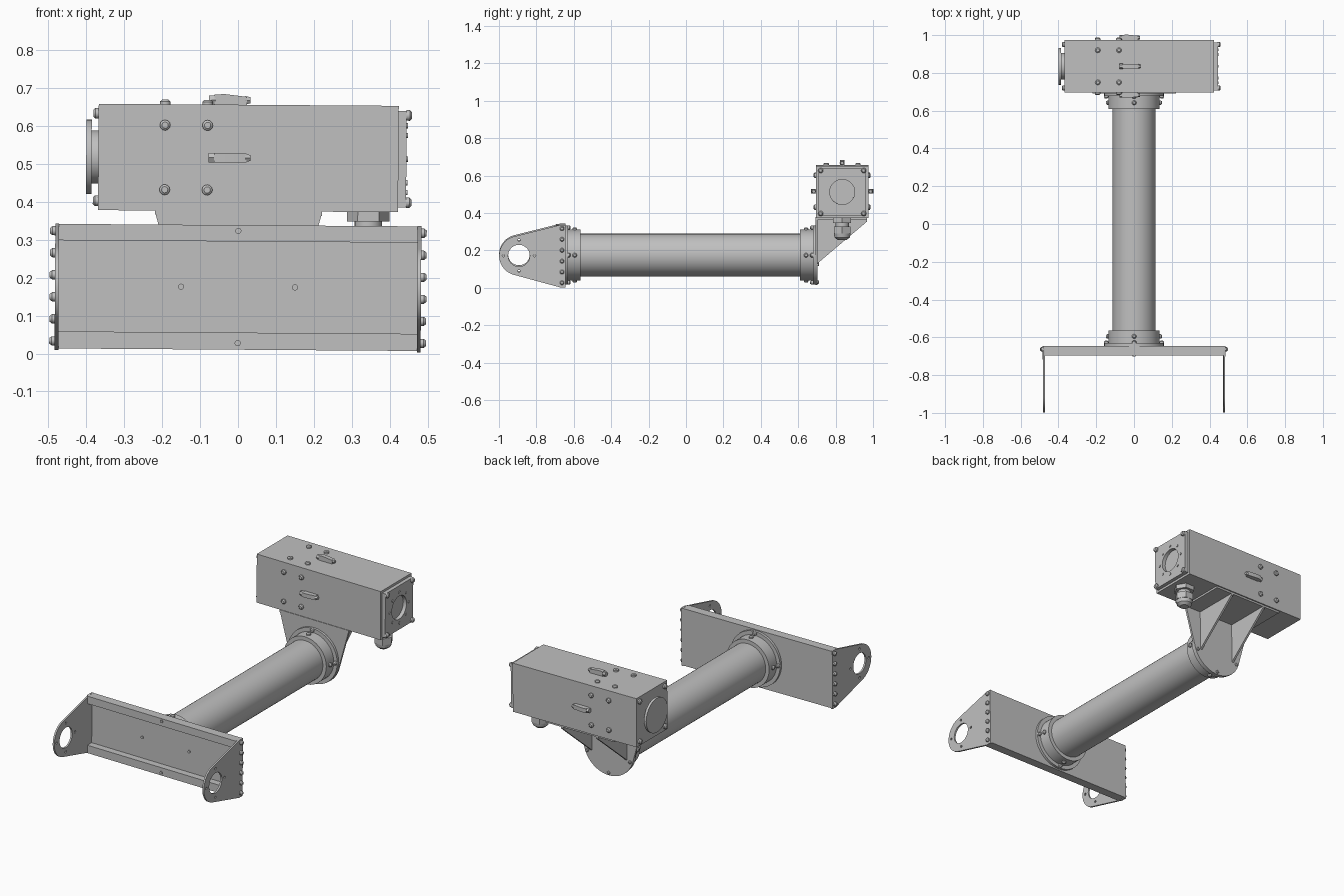
import bpy, bmesh, math
from mathutils import Matrix, Vector

cube = bpy.data.objects.get("Cube")
if cube:
    bpy.data.objects.remove(cube, do_unlink=True)

grey = bpy.data.materials.new("light_grey_metal")
grey.use_nodes = True
grey.diffuse_color = (0.527, 0.527, 0.527, 1)
grey.node_tree.nodes["Principled BSDF"].inputs["Base Color"].default_value = grey.diffuse_color

MID = 0.175                      # height of the tube axis
BOX_Y, BOX_Z = 0.835, 0.515      # centre of the housing
ROLL = (Matrix.Translation((0, 0, MID)) @ Matrix.Rotation(math.radians(0.4), 4, 'Y')
        @ Matrix.Translation((0, 0, -MID)))
X, Y, Z = Vector((1, 0, 0)), Vector((0, 1, 0)), Vector((0, 0, 1))
CARDINAL = [(1, 0), (0, 1), (-1, 0), (0, -1)]


def finish(name, bm):
    """Turn a bmesh into a shaded object with sharp edges kept."""
    bmesh.ops.recalc_face_normals(bm, faces=bm.faces[:])
    for f in bm.faces:
        f.smooth = True
    for e in bm.edges:
        e.smooth = e.calc_face_angle(0) < math.radians(32)
    bm.transform(ROLL)
    mesh = bpy.data.meshes.new(name)
    bm.to_mesh(mesh)
    bm.free()
    mesh.materials.append(grey)
    obj = bpy.data.objects.new(name, mesh)
    bpy.context.collection.objects.link(obj)


def add_cyl(bm, start, direction, length, r1, r2=None, sides=12):
    start, direction = Vector(start), Vector(direction).normalized()
    turn = Z.rotation_difference(direction).to_matrix().to_4x4()
    place = Matrix.Translation(start + direction * length / 2) @ turn
    bmesh.ops.create_cone(bm, cap_ends=True, segments=sides, radius1=r1,
                          radius2=r1 if r2 is None else r2, depth=length, matrix=place)


def add_bolt(bm, pos, direction, r=0.014, h=0.016):
    """Bolt head with a domed top."""
    direction = Vector(direction)
    add_cyl(bm, pos, direction, h * 0.6, r)
    add_cyl(bm, Vector(pos) + direction * h * 0.6, direction, h * 0.4, r, r * 0.6)


def box(name, x, y, z):
    bm = bmesh.new()
    size = Matrix.Diagonal((x[1] - x[0], y[1] - y[0], z[1] - z[0], 1))
    centre = Vector((sum(x), sum(y), sum(z))) / 2
    bmesh.ops.create_cube(bm, size=1, matrix=Matrix.Translation(centre) @ size)
    finish(name, bm)


def arc(cx, cy, r, a0=0, a1=360, n=24):
    full = a1 - a0 == 360
    angles = [math.radians(a0 + (a1 - a0) * i / (n if full else n - 1)) for i in range(n)]
    return [(cx + r * math.cos(a), cy + r * math.sin(a)) for a in angles]


def plate(name, loops, axis, lo, hi):
    """Flat plate: first loop is the outline, the others are holes."""
    place = {'x': lambda u, v: (lo, u, v), 'y': lambda u, v: (u, lo, v)}[axis]
    bm = bmesh.new()
    edges = []
    for loop in loops:
        vs = [bm.verts.new(place(u, v)) for u, v in loop]
        edges += [bm.edges.new((vs[i - 1], vs[i])) for i in range(len(vs))]
    bmesh.ops.triangle_fill(bm, edges=edges, use_beauty=True, use_dissolve=False)
    out = bmesh.ops.extrude_face_region(bm, geom=bm.faces[:])
    moved = [g for g in out['geom'] if isinstance(g, bmesh.types.BMVert)]
    bmesh.ops.translate(bm, verts=moved, vec=(X if axis == 'x' else Y) * (hi - lo))
    finish(name, bm)


# Front channel, open to the front
box("channel_web", (-0.472, 0.472), (-0.657, -0.645), (0.01, 0.338))
for name, z in (("lower", (0.01, 0.055)), ("upper", (0.295, 0.338))):
    box(name + "_channel_flange", (-0.472, 0.472), (-0.696, -0.657), z)

# Pivot ears at both ends of the channel
EAR_Y = -0.893
ear = [(-0.645, 0.006), (-0.645, 0.339), (-0.675, 0.339)]
ear += arc(EAR_Y, MID, 0.106, 103, 257, 28) + [(-0.675, 0.006)]
ear_holes = [arc(EAR_Y, MID, 0.058, n=32)]
ear_holes += [arc(EAR_Y + 0.083 * c, MID + 0.083 * s, 0.007, n=10) for c, s in CARDINAL]
for name, x in (("right", -0.482), ("left", 0.472)):
    plate(name + "_ear", [ear] + ear_holes, 'x', x, x + 0.01)

bm = bmesh.new()
for side in (-1, 1):
    for i in range(6):
        add_bolt(bm, (side * 0.48, -0.663, 0.03 + 0.058 * i), X * side, 0.012)
finish("ear_bolts", bm)

bm = bmesh.new()
for c, s in CARDINAL:
    y = -0.657 if c else -0.696
    add_cyl(bm, (0.15 * c, y, MID + 0.148 * s), -Y, 0.006, 0.008)
finish("channel_screws", bm)

# Main tube with a bolted collar at each end
bm = bmesh.new()
add_cyl(bm, (0, -0.645, MID), Y, 1.335, 0.114, sides=48)
finish("main_tube", bm)
for name, y, d in (("front", -0.645, Y), ("rear", 0.692, -Y)):
    bm = bmesh.new()
    add_cyl(bm, (0, y, MID), d, 0.014, 0.158, sides=48)
    add_cyl(bm, Vector((0, y, MID)) + d * 0.014, d, 0.068, 0.136, sides=48)
    finish(name + "_collar", bm)
    bm = bmesh.new()
    for c, s in CARDINAL:
        out = Vector((c, 0, s))
        base = Vector((0, y, MID))
        add_bolt(bm, base + d * 0.05 + out * 0.132, out, 0.012)
        add_bolt(bm, base + d * 0.014 + out * 0.147, d, 0.011, 0.014)
    finish(name + "_collar_bolts", bm)

# Rear bracket: rounded plate, shelf and two gussets
plate("bracket_plate", [[(0.22, 0.372), (-0.22, 0.372)] + arc(0, MID, 0.16, 195, 345, 28)],
      'y', 0.692, 0.704)
box("bracket_shelf", (-0.22, 0.22), (0.692, 0.968), (0.364, 0.376))
for name, x in (("right", -0.118), ("left", 0.106)):
    plate(name + "_gusset", [[(0.702, 0.13), (0.968, 0.355), (0.968, 0.366), (0.702, 0.366)]],
          'x', x, x + 0.012)
bm = bmesh.new()
for a in (200, 270, 340):
    (u, v), = arc(0, MID, 0.145, a, a + 1, 2)[:1]
    add_bolt(bm, (u, 0.704, v), Y, 0.009, 0.008)
finish("bracket_bolts", bm)

# Housing
H = 0.14
box("housing", (-0.37, 0.42), (BOX_Y - H, BOX_Y + H), (BOX_Z - H, BOX_Z + H))

# Left end cover with a round window and bolts
e = 0.127
plate("end_cover", [[(BOX_Y - e, BOX_Z - e), (BOX_Y + e, BOX_Z - e),
                     (BOX_Y + e, BOX_Z + e), (BOX_Y - e, BOX_Z + e)],
                    arc(BOX_Y, BOX_Z, 0.067, n=32)], 'x', 0.42, 0.441)
bm = bmesh.new()
for u, v in arc(BOX_Y, BOX_Z, 0.088, n=8):
    add_cyl(bm, (0.441, u, v), X, 0.004, 0.007)
for sy in (-1, 1):
    for sz in (-1, 1):
        y, z = BOX_Y + sy * 0.115, BOX_Z + sz * 0.115
        add_bolt(bm, (0.441, y, z), X, 0.014, 0.014)
        add_bolt(bm, (-0.37, y, z), -X, 0.014, 0.014)
finish("end_bolts", bm)

# Right end round cap
bm = bmesh.new()
add_cyl(bm, (-0.37, BOX_Y, BOX_Z), -X, 0.02, 0.07, sides=40)
add_cyl(bm, (-0.388, BOX_Y, BOX_Z), -X, 0.014, 0.098, sides=40)
finish("round_cap", bm)

# Bolts and a latch on the top, front and back of the housing
for name, out, across in (("top", Z, Y), ("front", -Y, Z), ("back", Y, Z)):
    face = Vector((0, BOX_Y, BOX_Z)) + out * H
    bm = bmesh.new()
    for x in (-0.195, -0.083):
        for s in (-1, 1):
            add_bolt(bm, face + X * x + across * 0.085 * s, out, 0.014, 0.012)
    finish(name + "_bolts", bm)

    bm = bmesh.new()
    rings = []
    for s in (-1, 1):
        rings.append([bm.verts.new(face + X * x + out * h + across * 0.012 * s)
                      for x, h in ((-0.065, 0), (-0.065, 0.026), (-0.04, 0.028),
                                   (0.02, 0.021), (0.02, 0))])
        bm.faces.new(rings[-1])
    for i in range(5):
        bm.faces.new((rings[0][i - 1], rings[0][i], rings[1][i], rings[1][i - 1]))
    add_cyl(bm, face + X * -0.08 + out * 0.012, X, 0.018, 0.014, sides=6)
    add_cyl(bm, face + X * 0.016 + out * 0.012, X, 0.014, 0.013, 0.009, sides=6)
    finish(name + "_latch", bm)

# Cable gland under the housing
bm = bmesh.new()
for top, length, r1, r2, sides in ((0.376, 0.026, 0.056, 0.056, 6), (0.35, 0.022, 0.036, 0.036, 24),
                                   (0.33, 0.038, 0.052, 0.052, 6), (0.292, 0.02, 0.045, 0.041, 24),
                                   (0.272, 0.014, 0.041, 0.024, 24)):
    add_cyl(bm, (0.342, BOX_Y, top), -Z, length, r1, r2, sides)
finish("cable_gland", bm)
